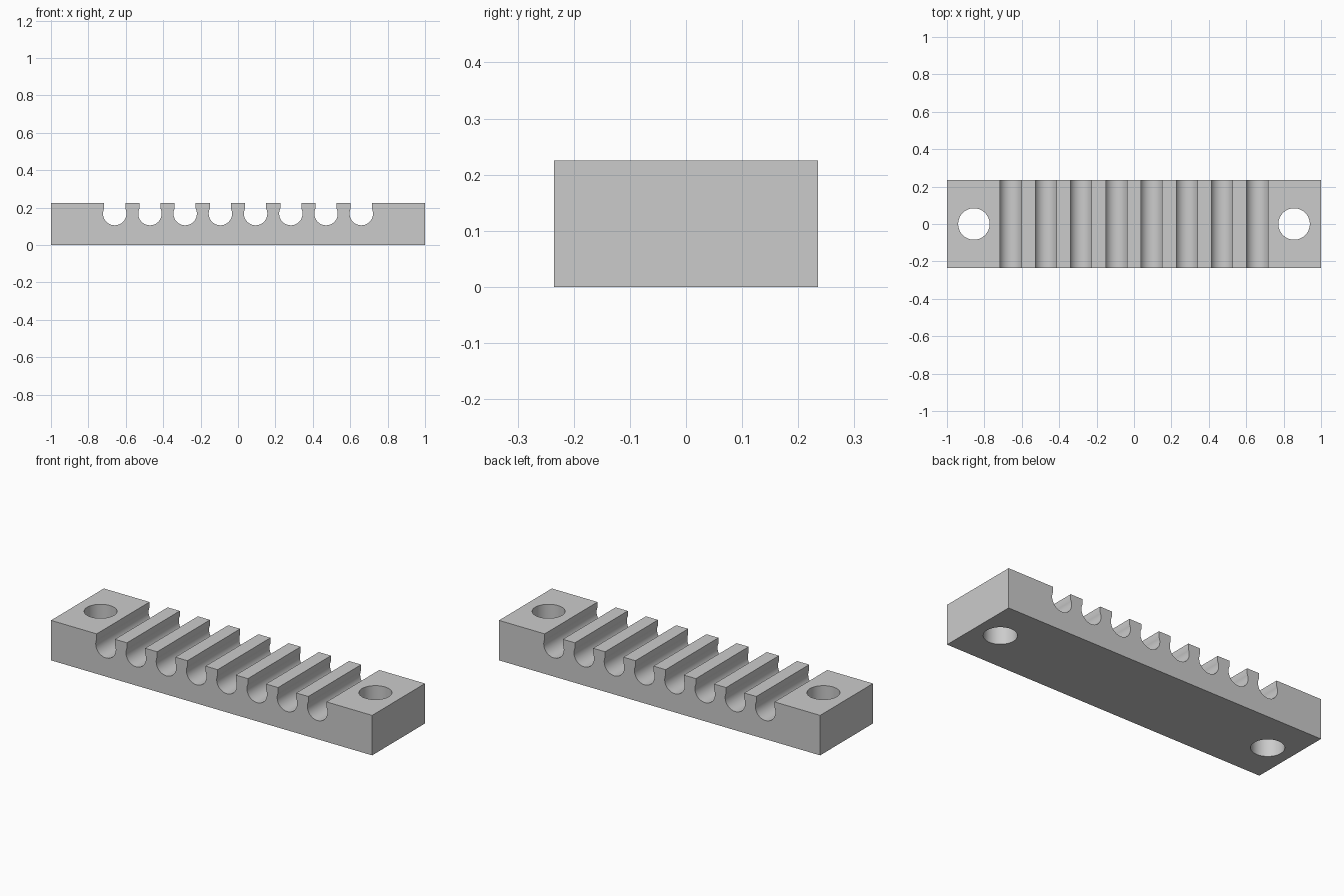
import bpy, bmesh, math

if "Cube" in bpy.data.objects:
    bpy.data.objects.remove(bpy.data.objects["Cube"])

L, D, H = 1.0, 0.235, 0.225          # half length, half depth, height
PITCH, R, CZ, NECK = 0.1883, 0.0625, 0.1675, 0.0565
HOLE_X, HOLE_R = 0.856, 0.084

grey = bpy.data.materials.new("plain_grey")
grey.diffuse_color = (0.6, 0.6, 0.6, 1)
grey.use_nodes = True
grey.node_tree.nodes["Principled BSDF"].inputs["Base Color"].default_value = grey.diffuse_color

# Side profile: block with eight round-bottomed snap grooves
a = math.acos(NECK / R)              # angle where the round meets the neck
STEPS = 32
profile = [(L, 0), (L, H)]
for i in reversed(range(8)):
    cx = (i - 3.5) * PITCH
    profile.append((cx + NECK, H))
    for k in range(STEPS + 1):
        t = a - (math.pi + 2 * a) * k / STEPS
        profile.append((cx + R * math.cos(t), CZ + R * math.sin(t)))
    profile.append((cx - NECK, H))
profile += [(-L, H), (-L, 0)]

# Extrude the profile through the depth
bm = bmesh.new()
face = bm.faces.new([bm.verts.new((x, -D, z)) for x, z in profile])
ext = bmesh.ops.extrude_face_region(bm, geom=[face])
verts = [v for v in ext["geom"] if isinstance(v, bmesh.types.BMVert)]
bmesh.ops.translate(bm, verts=verts, vec=(0, 2 * D, 0))
bmesh.ops.recalc_face_normals(bm, faces=bm.faces)
mesh = bpy.data.meshes.new("grooved_block")
bm.to_mesh(mesh)
bm.free()
mesh.materials.append(grey)
block = bpy.data.objects.new("grooved_block", mesh)
bpy.context.collection.objects.link(block)

# Screw holes through both ends
cutters = []
for side in (-1, 1):
    bpy.ops.mesh.primitive_cylinder_add(vertices=64, radius=HOLE_R, depth=1,
                                        location=(side * HOLE_X, 0, H / 2))
    cutter = bpy.context.object
    cutter.name = "screw_hole_cutter"
    cutter.hide_render = True
    cutter.data.materials.append(grey)
    mod = block.modifiers.new("screw_hole", "BOOLEAN")
    mod.operation, mod.solver, mod.object = "DIFFERENCE", "EXACT", cutter
    cutters.append(cutter)

bpy.ops.object.select_all(action="DESELECT")
block.select_set(True)
bpy.context.view_layer.objects.active = block
for name in [m.name for m in block.modifiers]:
    bpy.ops.object.modifier_apply(modifier=name)
for cutter in cutters:
    bpy.data.objects.remove(cutter)

# Smooth the curved walls, keep the edges crisp
bpy.ops.object.shade_smooth_by_angle(angle=math.radians(25))
